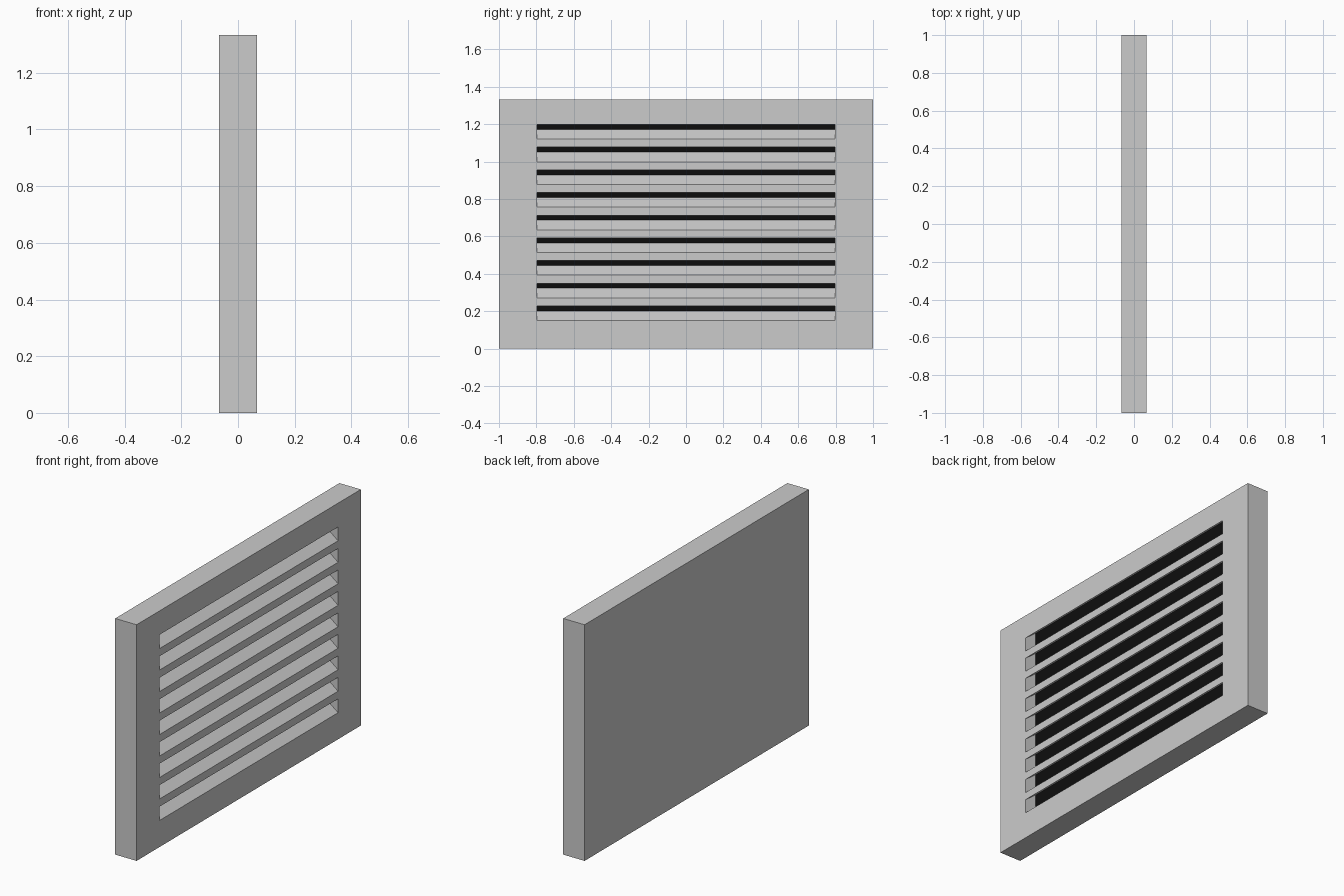
import bpy, bmesh

if "Cube" in bpy.data.objects:
    bpy.data.objects.remove(bpy.data.objects["Cube"])

T, H, W = 0.0667, 1.333, 0.797   # half thickness, height, half slot length
COUNT, FIRST, PITCH = 9, 0.215, 0.1213


def mesh_object(name, bm):
    bmesh.ops.recalc_face_normals(bm, faces=bm.faces)
    me = bpy.data.meshes.new(name)
    bm.to_mesh(me)
    bm.free()
    ob = bpy.data.objects.new(name, me)
    bpy.context.collection.objects.link(ob)
    return ob


def add_prism(bm, profile, half):
    """Extrude an (x, z) profile along y."""
    face = bm.faces.new([bm.verts.new((x, -half, z)) for x, z in profile])
    ext = bmesh.ops.extrude_face_region(bm, geom=[face])
    moved = [v for v in ext["geom"] if isinstance(v, bmesh.types.BMVert)]
    bmesh.ops.translate(bm, verts=moved, vec=(0, 2 * half, 0))


# Solid panel
bm = bmesh.new()
add_prism(bm, [(-T, 0), (T, 0), (T, H), (-T, H)], 1.0)
panel = mesh_object("vent_panel", bm)

# Slots rising inward, leaving sloped slats between them
bm = bmesh.new()
over = 0.01
rise = 0.052 / T
for i in range(COUNT):
    z = FIRST + i * PITCH
    low, top = z - 0.065, z + 0.013
    add_prism(bm, [(0, low + rise * T), (T + over, low - rise * over),
                   (T + over, top - rise * over), (0, top + rise * T)], W)
cutter = mesh_object("slot_cutter", bm)
cutter.hide_render = True
cutter.hide_viewport = True

cut = panel.modifiers.new("slots", "BOOLEAN")
cut.operation = "DIFFERENCE"
cut.solver = "EXACT"
cut.object = cutter

# Dark backing at the end of each slot
dark = bpy.data.materials.new("dark")
dark.diffuse_color = (0.004, 0.004, 0.004, 1)
dark.use_nodes = True
dark.node_tree.nodes["Principled BSDF"].inputs["Base Color"].default_value = dark.diffuse_color
bm = bmesh.new()
for i in range(COUNT):
    z = FIRST + i * PITCH
    a, b = z - 0.013, z + 0.065
    bm.faces.new([bm.verts.new(p) for p in
                  ((0.001, -W, a), (0.001, W, a), (0.001, W, b), (0.001, -W, b))])
backing = mesh_object("slot_backing", bm)
for f in backing.data.polygons:
    if f.normal.x < 0:
        f.flip()
backing.data.materials.append(dark)
